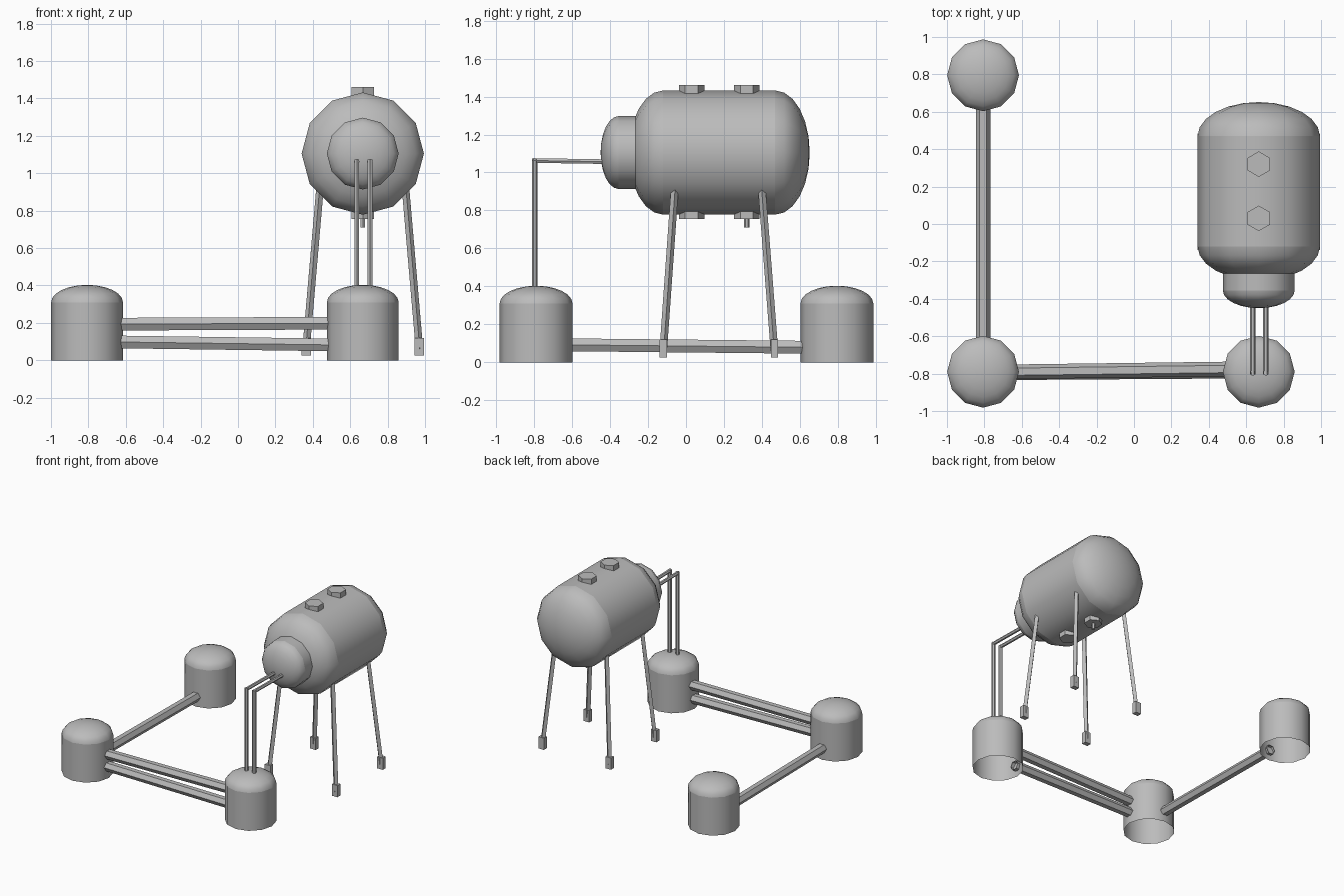
import bpy, bmesh, math
from mathutils import Vector, Matrix

default = bpy.data.objects.get("Cube")
if default:
    bpy.data.objects.remove(default, do_unlink=True)

grey = bpy.data.materials.new("plain grey")
grey.use_nodes = True
GREY = (0.5, 0.5, 0.5, 1)
grey.diffuse_color = GREY
grey.node_tree.nodes["Principled BSDF"].inputs["Base Color"].default_value = GREY


def finish(name, bm, matrix, smooth=False):
    bmesh.ops.transform(bm, matrix=matrix, verts=bm.verts)
    bmesh.ops.recalc_face_normals(bm, faces=bm.faces)
    mesh = bpy.data.meshes.new(name)
    bm.to_mesh(mesh)
    bm.free()
    mesh.materials.append(grey)
    obj = bpy.data.objects.new(name, mesh)
    bpy.context.collection.objects.link(obj)
    if smooth:
        bpy.ops.object.select_all(action='DESELECT')
        obj.select_set(True)
        bpy.context.view_layer.objects.active = obj
        bpy.ops.object.shade_smooth_by_angle(angle=math.radians(32))
    return obj


def rod(name, start, end, radius, sides=6, caps=True, smooth=False, turn=0):
    """Straight prism between two points."""
    a, b = Vector(start), Vector(end)
    bm = bmesh.new()
    bmesh.ops.create_cone(bm, cap_ends=caps, segments=sides, radius1=radius,
                          radius2=radius, depth=(b - a).length)
    # keep one cross-section axis level so the facets stay aligned
    z = (b - a).normalized()
    side = Vector((0, 0, 1)).cross(z)
    x = side.normalized() if side.length > 0.001 else Vector((1, 0, 0))
    rot = Matrix((x, z.cross(x), z)).transposed().to_4x4()
    return finish(name, bm, Matrix.Translation((a + b) / 2) @ rot
                  @ Matrix.Rotation(turn, 4, 'Z'), smooth)


def dome(name, centre, radius, height, direction):
    """Flattened half ball whose pole points along direction."""
    bm = bmesh.new()
    bmesh.ops.create_uvsphere(bm, u_segments=12, v_segments=12, radius=1)
    low = [v for v in bm.verts if v.co.z < -0.01]
    bmesh.ops.delete(bm, geom=low, context='VERTS')
    rot = Vector((0, 0, 1)).rotation_difference(Vector(direction)).to_matrix().to_4x4()
    return finish(name, bm, Matrix.Translation(centre) @ rot
                  @ Matrix.Diagonal((radius, radius, height, 1)), True)


def box(name, centre, size):
    bm = bmesh.new()
    bmesh.ops.create_cube(bm, size=1)
    return finish(name, bm, Matrix.Translation(centre) @ Matrix.Diagonal((*size, 1)))


# Ground tanks, open underneath
TANK_R = 0.192
for label, x, y in (("back", -0.807, 0.795), ("corner", -0.807, -0.79), ("front", 0.667, -0.79)):
    rod(label + "_tank_wall", (x, y, 0), (x, y, 0.31), TANK_R, 12, False, True)
    dome(label + "_tank_dome", (x, y, 0.31), TANK_R, 0.093, (0, 0, 1))

# Thick pipes linking the ground tanks
VERTEX_UP = math.pi / 6
for name, a, b in (
        ("upper_link_pipe", (-0.65, -0.79, 0.193), (0.51, -0.775, 0.198)),
        ("lower_link_pipe", (-0.65, -0.795, 0.098), (0.51, -0.787, 0.082)),
        ("side_link_pipe", (-0.807, -0.63, 0.092), (-0.807, 0.63, 0.079))):
    rod(name, a, b, 0.039, 6, False, turn=VERTEX_UP)

# Raised main vessel
CX, CZ, R = 0.667, 1.105, 0.327
FRONT, BACK = -0.12, 0.47
rod("vessel_body", (CX, FRONT, CZ), (CX, BACK, CZ), R, 12, False, True)
dome("vessel_back_dome", (CX, BACK, CZ), R, 0.182, (0, 1, 0))
dome("vessel_front_dome", (CX, FRONT, CZ), R, 0.182, (0, -1, 0))

# Neck on the front of the vessel
rod("neck_wall", (CX, -0.2, CZ), (CX, -0.355, CZ), TANK_R, 12, False, True)
dome("neck_dome", (CX, -0.355, CZ), TANK_R, 0.095, (0, -1, 0))

# Hexagonal hatches above and below, with a drain
for i, y in enumerate((0.03, 0.32)):
    rod(f"top_hatch_{i}", (CX, y, 1.40), (CX, y, 1.46), 0.068)
    rod(f"bottom_hatch_{i}", (CX, y, 0.755), (CX, y, 0.81), 0.068)
rod("drain_pipe", (CX, 0.32, 0.71), (CX, 0.32, 0.77), 0.014)

# Splayed legs with block feet
for sx, side in ((-1, "right"), (1, "left")):
    for y_top, y_foot, end in ((-0.06, -0.12, "front"), (0.4, 0.466, "back")):
        foot_x = CX + sx * 0.303
        rod(f"{end}_{side}_leg", (foot_x, y_foot, 0.06), (CX + sx * 0.23, y_top, 0.905),
            0.02, 4, turn=math.pi / 4)
        box(f"{end}_{side}_foot", (foot_x, y_foot, 0.072), (0.05, 0.038, 0.095))

# Pair of thin feed pipes from front tank to neck
for x, side in ((0.635, "right"), (0.705, "left")):
    rod(f"{side}_feed_riser", (x, -0.797, 0.35), (x, -0.797, 1.073), 0.015)
    rod(f"{side}_feed_run", (x, -0.805, 1.063), (x, -0.42, 1.057), 0.014, turn=VERTEX_UP)
